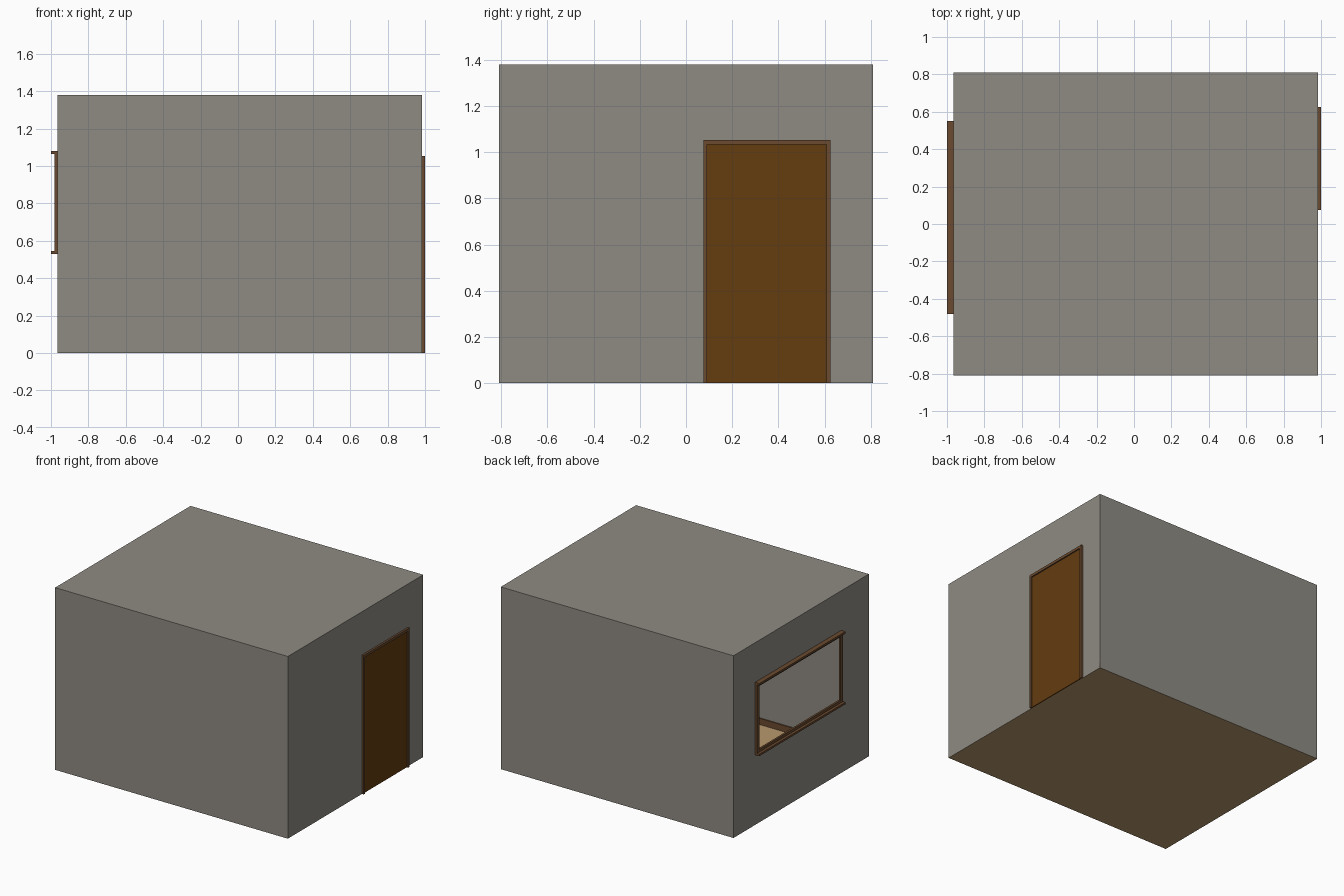
import bpy, bmesh

if "Cube" in bpy.data.objects:
    bpy.data.objects.remove(bpy.data.objects["Cube"])

X0, X1, Y, H = -0.965, 0.985, 0.81, 1.38


def mat(name, rgb):
    m = bpy.data.materials.new(name)
    m.diffuse_color = (*rgb, 1)
    m.use_nodes = True
    m.node_tree.nodes["Principled BSDF"].inputs["Base Color"].default_value = m.diffuse_color
    return m


GREY = mat("wall_grey", (0.275, 0.258, 0.225))
TAN = mat("floor_tan", (0.48, 0.315, 0.155))
TRIM = mat("trim_brown", (0.145, 0.069, 0.029))
DOOR = mat("door_brown", (0.13, 0.047, 0.0053))


def finish(name, bm, material):
    bmesh.ops.remove_doubles(bm, verts=bm.verts, dist=1e-5)
    me = bpy.data.meshes.new(name)
    bm.to_mesh(me)
    bm.free()
    me.materials.append(material)
    ob = bpy.data.objects.new(name, me)
    bpy.context.collection.objects.link(ob)
    return ob


def quad(bm, pts):
    bm.faces.new([bm.verts.new(p) for p in pts])


def boxes(name, material, *spans):
    """One object from boxes given as (x0, x1, y0, y1, z0, z1)."""
    bm = bmesh.new()
    for x0, x1, y0, y1, z0, z1 in spans:
        vs = bmesh.ops.create_cube(bm, size=1)["verts"]
        for v in vs:
            v.co = (x1 if v.co.x > 0 else x0,
                    y1 if v.co.y > 0 else y0,
                    z1 if v.co.z > 0 else z0)
    return finish(name, bm, material)


def wall_with_opening(bm, x, y0, y1, z0, z1, outward):
    """Side wall sheet at x made of strips around an opening."""
    strips = [(-Y, y0, 0, H), (y1, Y, 0, H), (y0, y1, z1, H)]
    if z0 > 0:
        strips.append((y0, y1, 0, z0))
    for a, b, c, d in strips:
        pts = [(x, a, c), (x, b, c), (x, b, d), (x, a, d)]
        quad(bm, pts if outward > 0 else pts[::-1])


# Thin shell: front, back, roof and the two pierced side walls
WY0, WY1, WZ0, WZ1 = -0.45, 0.52, 0.565, 1.045   # window opening
DY0, DY1, DZ = 0.092, 0.608, 1.033               # door opening
bm = bmesh.new()
quad(bm, [(X0, -Y, 0), (X1, -Y, 0), (X1, -Y, H), (X0, -Y, H)])
quad(bm, [(X1, Y, 0), (X0, Y, 0), (X0, Y, H), (X1, Y, H)])
quad(bm, [(X0, -Y, H), (X1, -Y, H), (X1, Y, H), (X0, Y, H)])
wall_with_opening(bm, X0, WY0, WY1, WZ0, WZ1, -1)
wall_with_opening(bm, X1, DY0, DY1, 0, DZ, 1)
finish("walls_and_roof", bm, GREY)

# Floor sheet
bm = bmesh.new()
quad(bm, [(X0, -Y, 0), (X0, Y, 0), (X1, Y, 0), (X1, -Y, 0)])
finish("floor", bm, TAN)

# Baseboards inside the room, broken at the door
B, T = 0.048, 0.01
boxes("baseboards", TRIM,
      (X0, X1, -Y + 0.001, -Y + T, 0.001, B),
      (X0, X1, Y - T, Y - 0.001, 0.001, B),
      (X0 + 0.001, X0 + T, -Y + T, Y - T, 0.001, B),
      (X1 - T, X1 - 0.001, -Y + T, 0.076, 0.001, B),
      (X1 - T, X1 - 0.001, 0.626, Y - T, 0.001, B))

# Window frame with projecting ledges above and below
F = -0.98
boxes("window_frame", TRIM,
      (F, X0, -0.48, WY0, 0.545, 1.065),
      (F, X0, WY1, 0.55, 0.545, 1.065),
      (F, X0, WY0, WY1, 0.545, WZ0),
      (F, X0, WY0, WY1, WZ1, 1.065))
boxes("window_ledges", TRIM,
      (-1.0, X0, -0.48, 0.55, 0.53, 0.545),
      (-1.0, X0, -0.48, 0.55, 1.065, 1.08))

# Door frame and slab
boxes("door_frame", TRIM,
      (X1, 1.0, 0.076, DY0, 0, 1.053),
      (X1, 1.0, DY1, 0.626, 0, 1.053),
      (X1, 1.0, DY0, DY1, DZ, 1.053))
boxes("door", DOOR, (X1 - 0.005, X1 + 0.006, DY0, DY1, 0.002, DZ))
